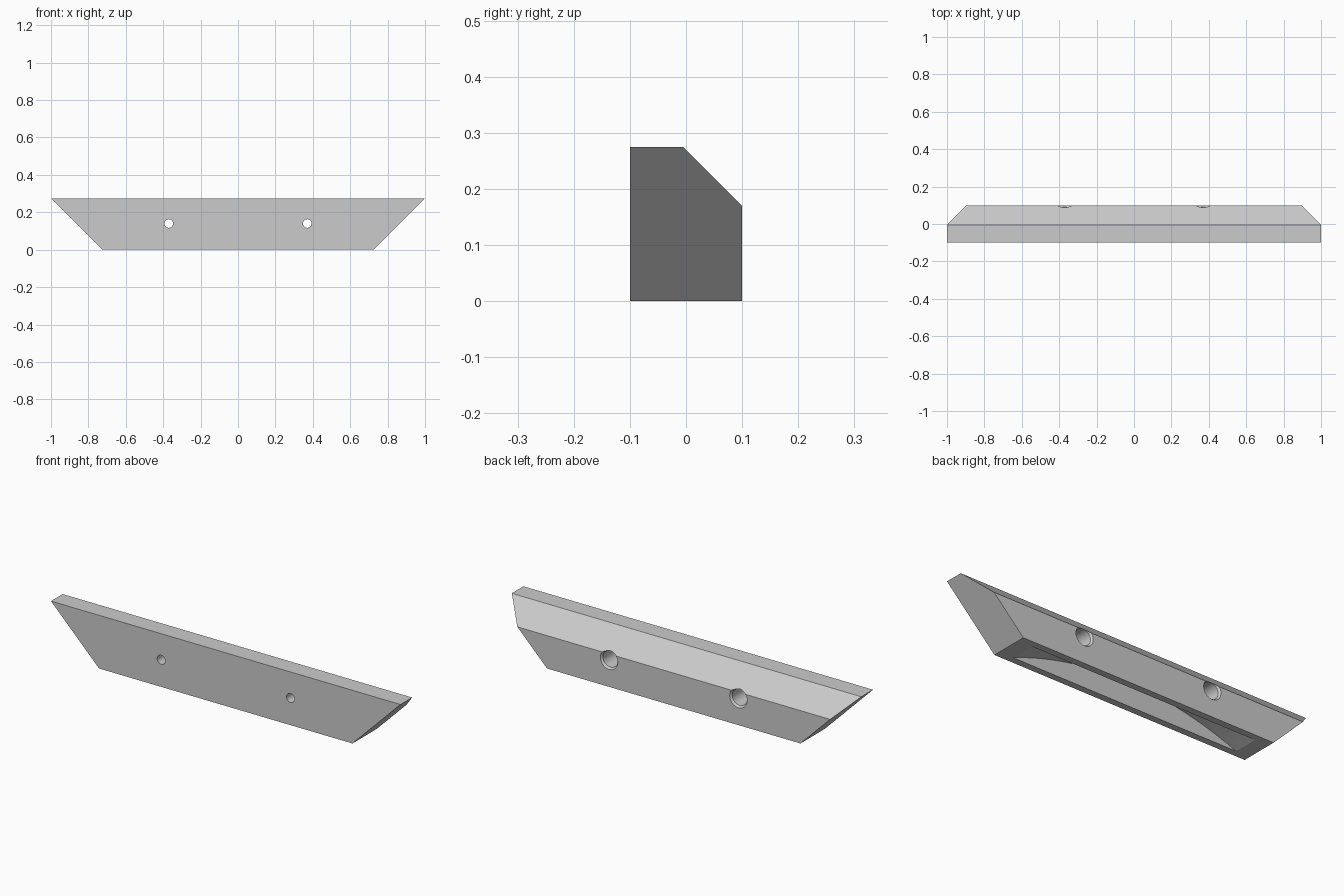
import bpy, bmesh, math
from mathutils import Matrix, Vector

if "Cube" in bpy.data.objects:
    bpy.data.objects.remove(bpy.data.objects["Cube"], do_unlink=True)

HEIGHT, HALF_Y, HALF_TOP = 0.275, 0.1, 1.0

grey = bpy.data.materials.new("light grey")
grey.use_nodes = True
grey.diffuse_color = (0.6, 0.6, 0.6, 1)
grey.node_tree.nodes["Principled BSDF"].inputs["Base Color"].default_value = (0.6, 0.6, 0.6, 1)


def prism(name, profile, place_start, place_end):
    """Close a profile into a solid between two placed copies of it."""
    bm = bmesh.new()
    start = [bm.verts.new(place_start(a, b)) for a, b in profile]
    end = [bm.verts.new(place_end(a, b)) for a, b in profile]
    bm.faces.new(start)
    bm.faces.new(end[::-1])
    for i in range(len(profile)):
        j = (i + 1) % len(profile)
        bm.faces.new((start[i], end[i], end[j], start[j]))
    bmesh.ops.recalc_face_normals(bm, faces=bm.faces)
    return finish(name, bm)


def finish(name, bm):
    mesh = bpy.data.meshes.new(name)
    bm.to_mesh(mesh)
    bm.free()
    mesh.materials.append(grey)
    obj = bpy.data.objects.new(name, mesh)
    bpy.context.collection.objects.link(obj)
    return obj


def bore(name, x, z, rings):
    """Turned cutter along y; rings are (y, radius)."""
    bm = bmesh.new()
    points = [(0, rings[0][0])] + [(r, y) for y, r in rings] + [(0, rings[-1][0])]
    verts = [bm.verts.new((x + r, y, z)) for r, y in points]
    edges = [bm.edges.new(pair) for pair in zip(verts, verts[1:])]
    bmesh.ops.spin(bm, geom=verts + edges, cent=Vector((x, 0, z)), axis=(0, 1, 0),
                   angle=math.tau, steps=48)
    bmesh.ops.remove_doubles(bm, verts=bm.verts, dist=1e-5)
    bmesh.ops.recalc_face_normals(bm, faces=bm.faces)
    return finish(name, bm)


# Bar with a back chamfer and ends that slope in towards the bottom
section = [(-HALF_Y, 0), (HALF_Y, 0), (HALF_Y, 0.17), (-0.005, HEIGHT), (-HALF_Y, HEIGHT)]
bar = prism("slanted_bar", section,
            lambda y, z: (-HALF_TOP + HEIGHT - z, y, z),
            lambda y, z: (HALF_TOP - HEIGHT + z, y, z))

# Shallow arched groove along the underside
radius, centre = 1.76, -1.637
reach = math.asin(0.69 / radius)
arc = []
for i in range(33):
    a = -reach + 2 * reach * i / 32
    arc.append((radius * math.sin(a), centre + radius * math.cos(a)))
arc += [(0.69, -0.1), (-0.69, -0.1)]
cutters = [prism("groove_cutter", arc,
                 lambda x, z: (x, -0.065, z), lambda x, z: (x, 0.065, z))]

# Screw holes with a wide, lightly chamfered bore from the back
for side in (-1, 1):
    cutters.append(bore("screw_hole_cutter", side * 0.37, 0.14,
                        [(-0.15, 0.023), (-0.03, 0.023), (-0.03, 0.042),
                         (0.09, 0.042), (0.1, 0.05), (0.15, 0.05)]))

bpy.context.view_layer.objects.active = bar
bar.select_set(True)
for cutter in cutters:
    mod = bar.modifiers.new("cut", "BOOLEAN")
    mod.operation, mod.solver, mod.object = "DIFFERENCE", "EXACT", cutter
    bpy.ops.object.modifier_apply(modifier=mod.name)
    bpy.data.objects.remove(cutter, do_unlink=True)

bpy.ops.object.shade_smooth_by_angle(angle=math.radians(15))
